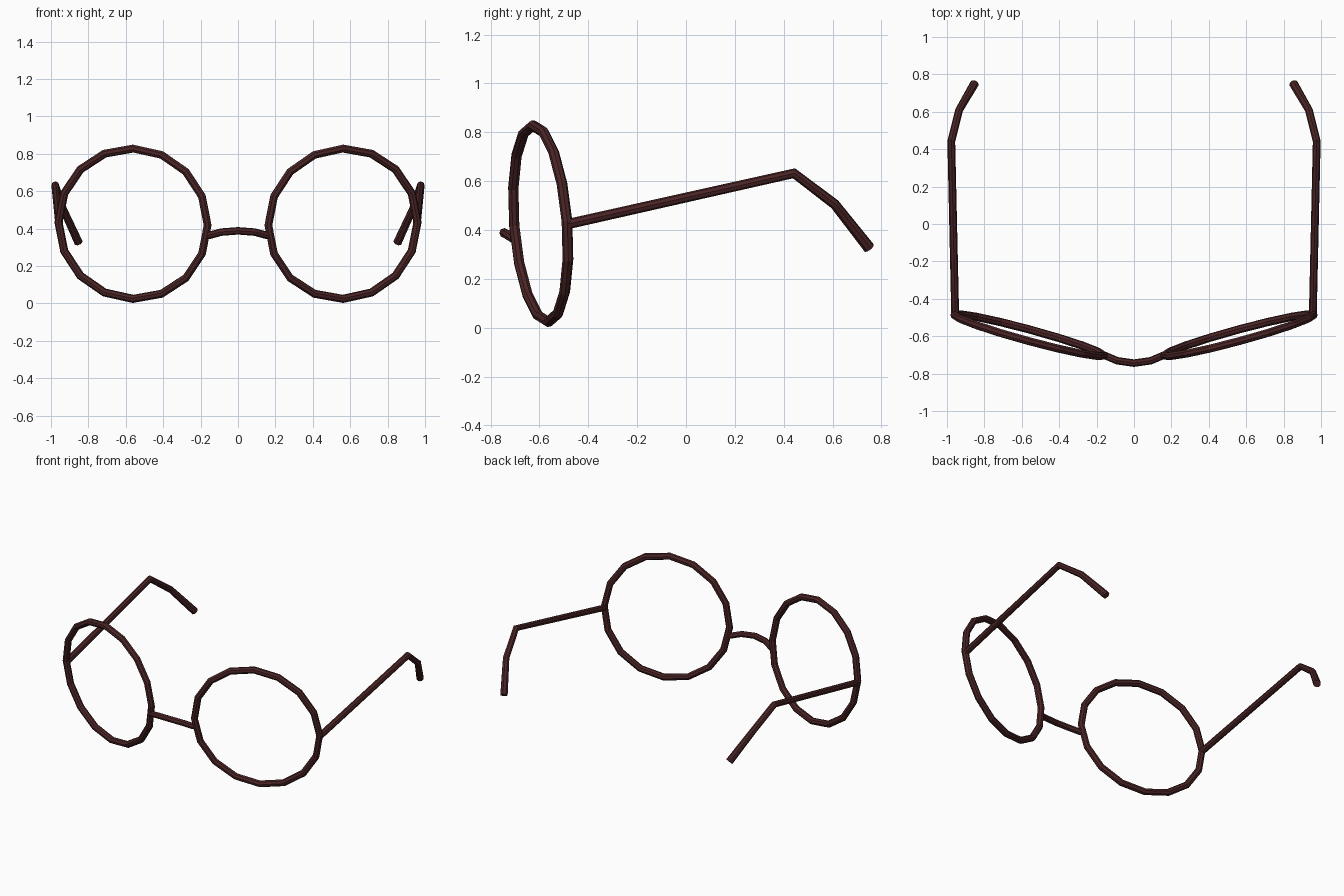
import bpy
from math import cos, sin, pi, radians
from mathutils import Matrix, Vector

cube = bpy.data.objects.get("Cube")
if cube:
    bpy.data.objects.remove(cube, do_unlink=True)

# Dark reddish brown frame colour
BROWN = (0.07, 0.018, 0.019, 1.0)
mat = bpy.data.materials.new("dark_brown")
mat.use_nodes = True
mat.diffuse_color = BROWN
bsdf = next(n for n in mat.node_tree.nodes if n.type == 'BSDF_PRINCIPLED')
bsdf.inputs["Base Color"].default_value = BROWN


def tube(name, points, radius, cyclic=False, tip=1.0):
    """Sweep an eight-sided tube along a polyline and turn it into a mesh."""
    curve = bpy.data.curves.new(name, 'CURVE')
    curve.dimensions = '3D'
    curve.bevel_depth = radius
    curve.bevel_resolution = 2
    curve.use_fill_caps = not cyclic
    spline = curve.splines.new('POLY')
    spline.points.add(len(points) - 1)
    for sp, co in zip(spline.points, points):
        sp.co = (*co, 1.0)
    spline.points[-1].radius = tip
    spline.use_cyclic_u = cyclic
    spline.use_smooth = False
    obj = bpy.data.objects.new(name, curve)
    bpy.context.collection.objects.link(obj)
    curve.materials.append(mat)
    bpy.ops.object.select_all(action='DESELECT')
    obj.select_set(True)
    bpy.context.view_layer.objects.active = obj
    bpy.ops.object.convert(target='MESH')


# Slightly wide rim ring, swept back at the outer side and leaning forward at the top
SIDES, RIM_X, RIM_Z = 16, 0.413, 0.403
place = (Matrix.Translation((0.561, -0.595, 0.426))
         @ Matrix.Rotation(radians(4.5), 4, 'X')
         @ Matrix.Rotation(radians(15.2), 4, 'Z'))
angles = [2 * pi * i / SIDES for i in range(SIDES)]
rim_path = [place @ Vector((RIM_X * cos(a), 0, RIM_Z * sin(a))) for a in angles]

# Temple arm from the hinge to the bent ear hook
temple_path = [(0.956, -0.485, 0.424), (0.977, 0.442, 0.632),
               (0.935, 0.609, 0.505), (0.853, 0.75, 0.326)]

for side, sign in (("left", 1), ("right", -1)):
    def mirrored(path):
        return [(sign * x, y, z) for x, y, z in path]
    tube(side + "_rim", mirrored(rim_path), 0.022, cyclic=True)
    tube(side + "_temple", mirrored(temple_path), 0.021, tip=1.15)

# Arched nose bridge
half = [(0.16, -0.701, 0.362), (0.09, -0.731, 0.381)]
bridge_path = [(-x, y, z) for x, y, z in half] + [(0, -0.744, 0.388)] + half[::-1]
tube("bridge", bridge_path, 0.02)
